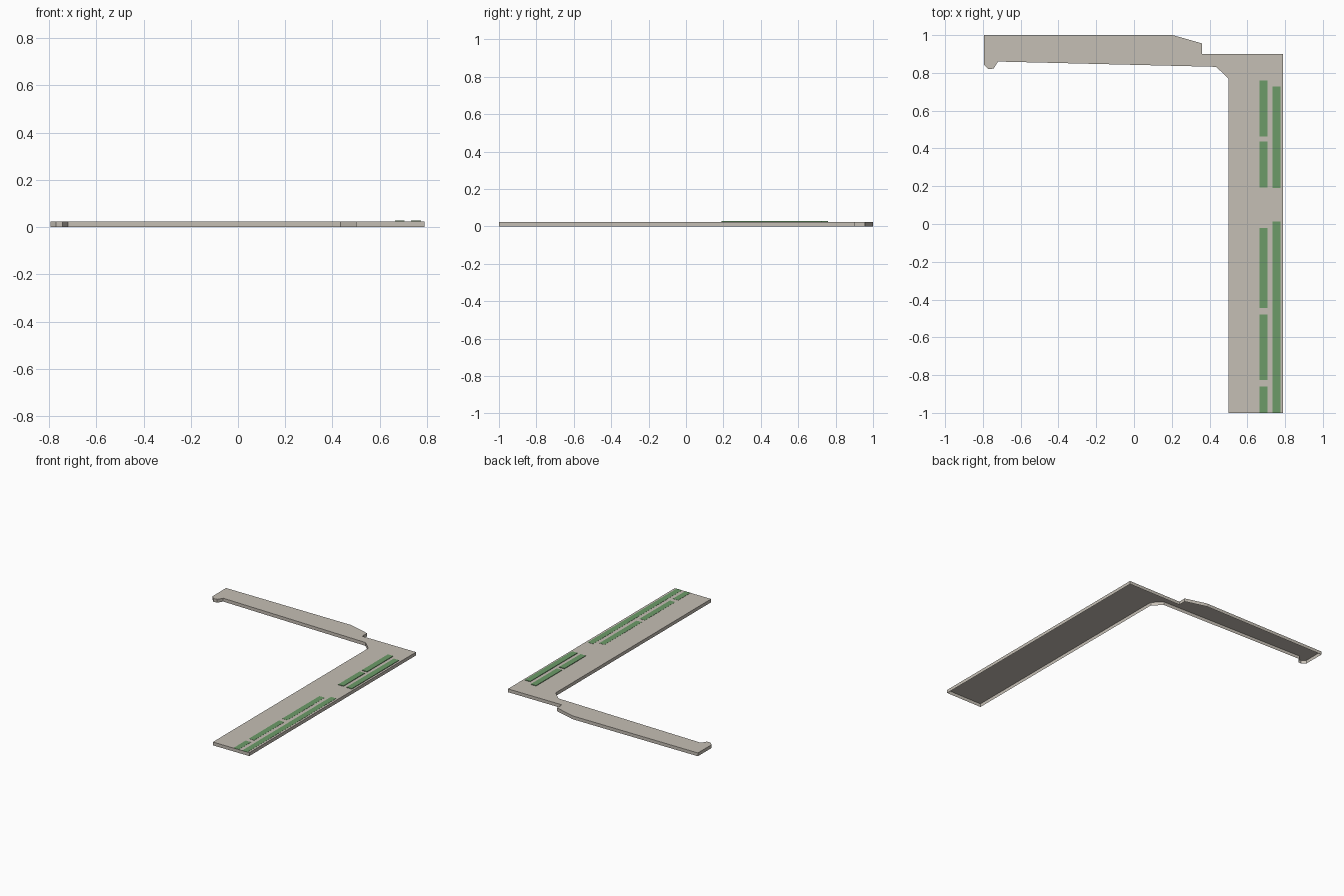
import bpy
import bmesh

if "Cube" in bpy.data.objects:
    bpy.data.objects.remove(bpy.data.objects["Cube"], do_unlink=True)

TOP = 0.024


def make_material(name, color):
    mat = bpy.data.materials.new(name)
    mat.use_nodes = True
    mat.diffuse_color = (*color, 1)
    bsdf = mat.node_tree.nodes["Principled BSDF"]
    bsdf.inputs["Base Color"].default_value = (*color, 1)
    bsdf.inputs["Roughness"].default_value = 0.9
    return mat


def make_sheet(name, outline, z_low, z_high, mat):
    """Flat roof over an outline, with walls hanging down and an open underside."""
    bm = bmesh.new()
    roof = [bm.verts.new((x, y, z_high)) for x, y in outline]
    foot = [bm.verts.new((x, y, z_low)) for x, y in outline]
    bm.faces.new(roof)
    for i in range(len(outline)):
        j = (i + 1) % len(outline)
        bm.faces.new((roof[j], roof[i], foot[i], foot[j]))
    mesh = bpy.data.meshes.new(name)
    bm.to_mesh(mesh)
    bm.free()
    mesh.materials.append(mat)
    obj = bpy.data.objects.new(name, mesh)
    bpy.context.collection.objects.link(obj)
    return obj


concrete = make_material("warm_grey", (0.56, 0.52, 0.46))
grass = make_material("grass_green", (0.15, 0.33, 0.14))

# L-shaped platform, counter-clockwise from the hooked tip of the arm
platform_outline = [
    (-0.795, 0.845), (-0.77, 0.82), (-0.743, 0.823), (-0.72, 0.86),
    (0.435, 0.832), (0.50, 0.77), (0.50, -1), (0.79, -1),
    (0.79, 0.90), (0.36, 0.90), (0.36, 0.956), (0.205, 1), (-0.795, 1),
]
make_sheet("platform", platform_outline, 0, TOP, concrete)

# Planted strips in two columns: (front y, back y)
columns = {
    "inner_strip": (0.664, 0.706, [(0.463, 0.76), (0.193, 0.437), (-0.445, -0.02),
                                   (-0.825, -0.48), (-1, -0.86)]),
    "outer_strip": (0.733, 0.775, [(0.19, 0.728), (-1, 0.013)]),
}
for name, (x0, x1, spans) in columns.items():
    for n, (y0, y1) in enumerate(spans, 1):
        rise = 0.004 if y0 > 0 else 0.001  # the back beds stand higher
        corners = [(x0, y0), (x1, y0), (x1, y1), (x0, y1)]
        make_sheet(f"{name}_{n}", corners, TOP, TOP + rise, grass)
